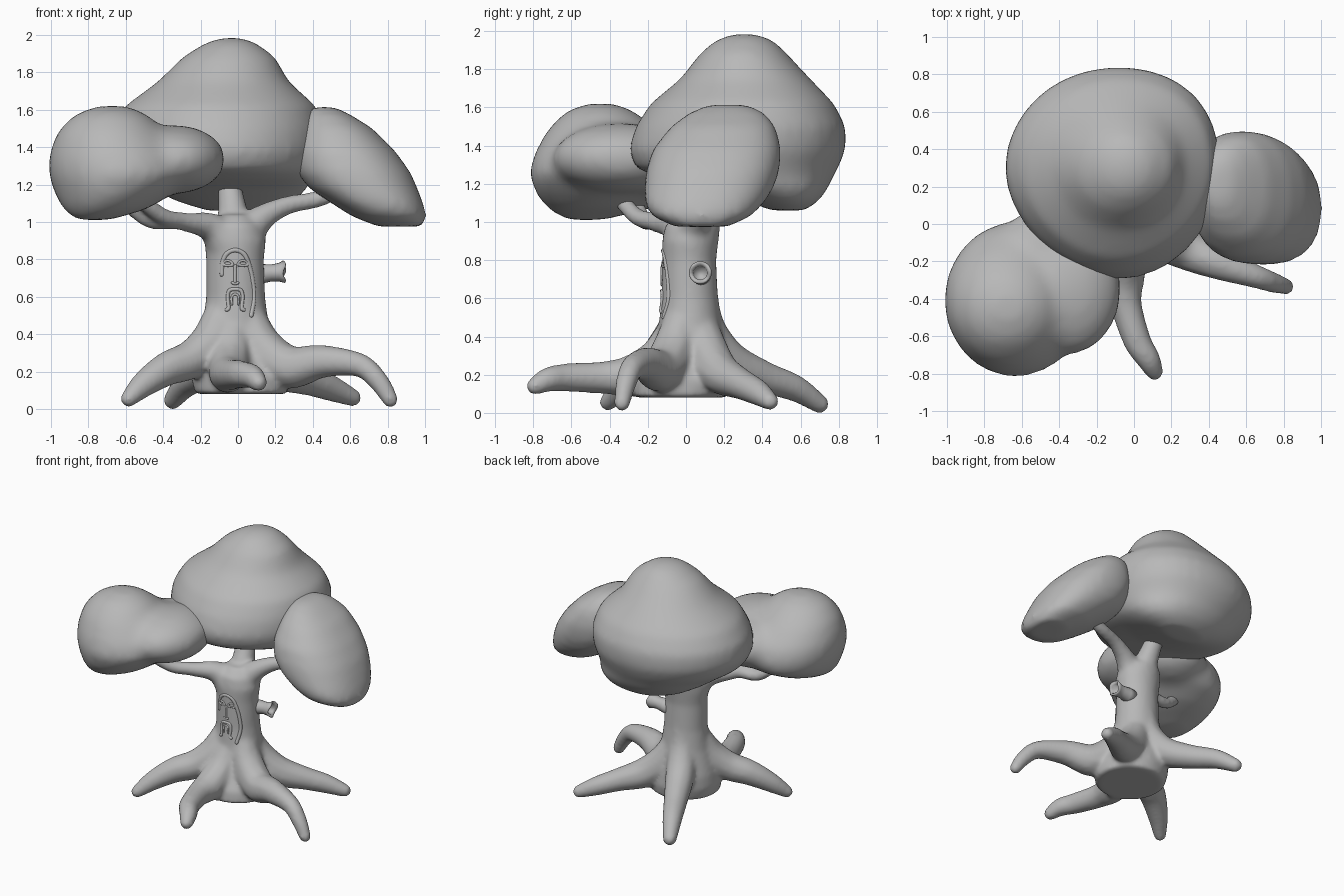
import bpy, bmesh, math
from mathutils import Vector, Matrix

grey = bpy.data.materials.new("plain_grey")
grey.diffuse_color = (0.48, 0.48, 0.48, 1)


def add_object(name, bm, voxel=None, smooth=6):
    """Turn a bmesh into an object, optionally fused and smoothed."""
    bmesh.ops.recalc_face_normals(bm, faces=bm.faces[:])
    me = bpy.data.meshes.new(name)
    bm.to_mesh(me)
    bm.free()
    me.materials.append(grey)
    ob = bpy.data.objects.new(name, me)
    bpy.context.collection.objects.link(ob)
    for p in me.polygons:
        p.use_smooth = True
    if voxel:
        r = ob.modifiers.new("fuse", 'REMESH')
        r.mode = 'VOXEL'
        r.voxel_size = voxel
        r.use_smooth_shade = True
        s = ob.modifiers.new("soften", 'SMOOTH')
        s.factor = 0.5
        s.iterations = smooth
    return ob


def loft(bm, rows, n=40, power=2.0):
    """Stack of rounded rings; each row is z, x min, x max, y min, y max."""
    def bend(v):
        return math.copysign(abs(v) ** (2 / power), v)
    rings = []
    for z, x0, x1, y0, y1 in rows:
        rings.append([bm.verts.new(((x0 + x1) / 2 + (x1 - x0) / 2 * bend(math.cos(t)),
                                    (y0 + y1) / 2 + (y1 - y0) / 2 * bend(math.sin(t)), z))
                      for t in (2 * math.pi * i / n for i in range(n))])
    for a, b in zip(rings, rings[1:]):
        for i in range(n):
            bm.faces.new((a[i], a[(i + 1) % n], b[(i + 1) % n], b[i]))
    bm.faces.new(rings[0])
    bm.faces.new(rings[-1])


def ball(bm, centre, radii):
    bmesh.ops.create_icosphere(bm, subdivisions=4, radius=1, matrix=Matrix.Translation(centre)
                               @ Matrix.Diagonal((*radii, 1)))


def catmull(points, steps):
    """Smooth path through points of any dimension."""
    pts = [Vector(p) for p in points]
    pts = [2 * pts[0] - pts[1]] + pts + [2 * pts[-1] - pts[-2]]
    out = []
    for a, b, c, d in zip(pts, pts[1:], pts[2:], pts[3:]):
        for i in range(steps):
            t = i / steps
            out.append(0.5 * (2 * b + (c - a) * t + (2 * a - 5 * b + 4 * c - d) * t * t
                              + (3 * b - a - 3 * c + d) * t ** 3))
    return out + [pts[-2]]


def limb(bm, points, steps=10, grow=1.07):
    """Tapered round limb; each point is x, y, z, radius."""
    for p in catmull(points, steps):
        bmesh.ops.create_icosphere(bm, subdivisions=2, radius=p[3] * grow,
                                   matrix=Matrix.Translation(p.to_3d()))


# trunk with roots and branches fused into one skin
bm = bmesh.new()
loft(bm, [(.08, -.23, .27, -.27, .22), (.17, -.25, .27, -.26, .24), (.26, -.24, .23, -.21, .23),
          (.34, -.22, .2, -.175, .205), (.45, -.19, .165, -.145, .185), (.6, -.17, .145, -.128, .168),
          (.8, -.17, .138, -.125, .158), (.9, -.18, .15, -.125, .17), (.98, -.17, .13, -.11, .18),
          (1.04, -.1, .07, -.05, .14)])
# roots
limb(bm, [(.04, -.01, .52, .09), (.12, -.06, .34, .11), (.27, -.13, .225, .11), (.45, -.21, .255, .085),
          (.65, -.28, .235, .062), (.75, -.315, .15, .053), (.815, -.335, .05, .042)])
limb(bm, [(-.08, -.01, .52, .09), (-.14, -.08, .36, .11), (-.25, -.16, .265, .1), (-.38, -.24, .215, .088),
          (-.5, -.33, .135, .068), (-.585, -.41, .055, .044)])
limb(bm, [(-.03, -.01, .48, .1), (-.04, -.13, .29, .11), (-.05, -.27, .2, .105), (-.045, -.42, .185, .083),
          (.015, -.62, .185, .072), (.075, -.72, .175, .062), (.11, -.79, .14, .046)])
limb(bm, [(.01, .05, .52, .09), (.09, .1, .34, .11), (.22, .17, .215, .105), (.38, .28, .155, .08),
          (.5, .37, .11, .067), (.615, .44, .06, .046)])
limb(bm, [(-.02, .06, .7, .09), (-.04, .1, .45, .1), (-.1, .22, .28, .1), (-.19, .4, .19, .083),
          (-.28, .57, .13, .068), (-.35, .7, .047, .049)])
# branches
limb(bm, [(-.04, 0, .87, .12), (-.14, -.05, .97, .075), (-.28, -.16, 1.0, .05),
          (-.4, -.26, 1.03, .044), (-.55, -.36, 1.14, .042)])
limb(bm, [(-.34, -.2, 1.0, .04), (-.48, -.22, 1.01, .04), (-.63, -.28, 1.13, .04)])
limb(bm, [(-.01, .04, .88, .11), (-.03, .12, 1.07, .075), (-.05, .2, 1.25, .06), (-.05, .28, 1.45, .06)])
limb(bm, [(0, .02, .87, .12), (.1, .05, 1.0, .075), (.25, .1, 1.085, .05),
          (.45, .15, 1.13, .044), (.6, .16, 1.22, .044)])
trunk = add_object("trunk_roots_and_branches", bm, 0.013, 18)

# large rear foliage, pushed towards the back right
bm = bmesh.new()
loft(bm, [(1.985, -.1, .03, .24, .37), (1.95, -.19, .11, .15, .46), (1.88, -.3, .2, .07, .53),
          (1.75, -.43, .27, -.03, .65), (1.62, -.61, .41, -.19, .77), (1.5, -.69, .45, -.27, .83),
          (1.38, -.7, .45, -.31, .83), (1.28, -.64, .42, -.27, .79), (1.23, -.55, .39, -.12, .76),
          (1.18, -.47, .36, .1, .74), (1.11, -.33, .29, .31, .69), (1.06, -.17, .17, .45, .62)])
for v in bm.verts:
    d = (v.co.x + .12 + v.co.y - .27) / math.sqrt(2) / .57
    push = .045 * min(1, d ** 4)
    v.co.x += push * .7
    v.co.y += push * .7
add_object("rear_foliage", bm, 0.028, 12)

# right foliage, a slanted pad
bm = bmesh.new()
loft(bm, [(1.615, .39, .52, .12, .32), (1.575, .36, .6, .02, .41), (1.5, .33, .72, -.08, .47),
          (1.38, .3, .84, -.175, .5), (1.27, .31, .92, -.21, .49), (1.18, .38, .96, -.22, .46),
          (1.1, .5, .99, -.22, .41), (1.03, .61, 1.01, -.18, .34), (.975, .75, .99, -.06, .22)], power=2.3)
add_object("right_foliage", bm, 0.028, 10)

# left foliage with an inner lobe merging into it
bm = bmesh.new()
loft(bm, [(1.62, -.76, -.58, -.53, -.36), (1.575, -.88, -.48, -.64, -.26), (1.48, -.97, -.38, -.73, -.14),
          (1.35, -1.015, -.27, -.8, -.02), (1.25, -1.015, -.24, -.825, .02),
          (1.15, -.98, -.35, -.79, -.01), (1.07, -.94, -.48, -.73, -.18), (1.01, -.87, -.68, -.63, -.43)])
ball(bm, (-.34, -.34, 1.335), (.275, .36, .185))
ball(bm, (-.45, -.12, 1.3), (.25, .23, .17))
add_object("left_foliage", bm, 0.03, 20)

# hollow broken branch stub on the right side: (x, radius) profile turned about x
bm = bmesh.new()
profile = [(.08, .055), (.13, .052), (.18, .045), (.22, .05), (.245, .06), (.25, .05), (.235, .036), (.18, .03)]
n = 20
rings = []
for x, r in profile:
    rings.append([])
    for i in range(n):
        a = 2 * math.pi * i / n
        jag = .008 * math.sin(3 * a + 1) if x > .22 else 0
        rings[-1].append(bm.verts.new((x + jag, .075 + r * math.cos(a), .72 + .1 * (x - .1) + r * math.sin(a))))
for a, b in zip(rings, rings[1:]):
    for i in range(n):
        bm.faces.new((a[i], a[(i + 1) % n], b[(i + 1) % n], b[i]))
bm.faces.new(rings[-1])
bm.faces.new(rings[0])
add_object("broken_stub", bm)

# carved face laid on the front of the trunk
bpy.context.view_layer.update()
bark = trunk.evaluated_get(bpy.context.evaluated_depsgraph_get())


def carving(name, points, radius, steps=6, sink=0.0):
    bm = bmesh.new()
    path = [(x, bark.ray_cast(Vector((x, -1, z)), Vector((0, 1, 0)))[1].y + sink, z, radius)
            for x, z in points]
    limb(bm, path, steps)
    add_object(name, bm, 0.004, 3)


carving("face_rim", [(-.085, .72), (-.082, .78), (-.06, .83), (-.015, .85), (.03, .83),
                     (.055, .78), (.075, .7), (.085, .6), (.07, .5)], .013, 14, .006)
for side, name in ((-1, "left_eye"), (1, "right_eye")):
    cx = -.015 + side * .041
    carving(name, [(cx - .028, .77), (cx - .02, .786), (cx, .794), (cx + .02, .786),
                   (cx + .028, .77), (cx, .767), (cx - .028, .77)], .007)
carving("nose", [(-.015, .765), (-.016, .72), (-.016, .68)], .009, 10)
carving("nostrils", [(-.03, .675), (-.015, .67), (0, .675)], .008)
carving("moustache", [(-.062, .53), (-.05, .54), (-.055, .6), (-.045, .635), (-.015, .64),
                      (.015, .635), (.025, .6), (.02, .54), (.032, .53)], .01, 8)
carving("mouth", [(-.033, .56), (-.033, .6), (-.015, .615), (.003, .6), (.003, .56)], .007, 8)
